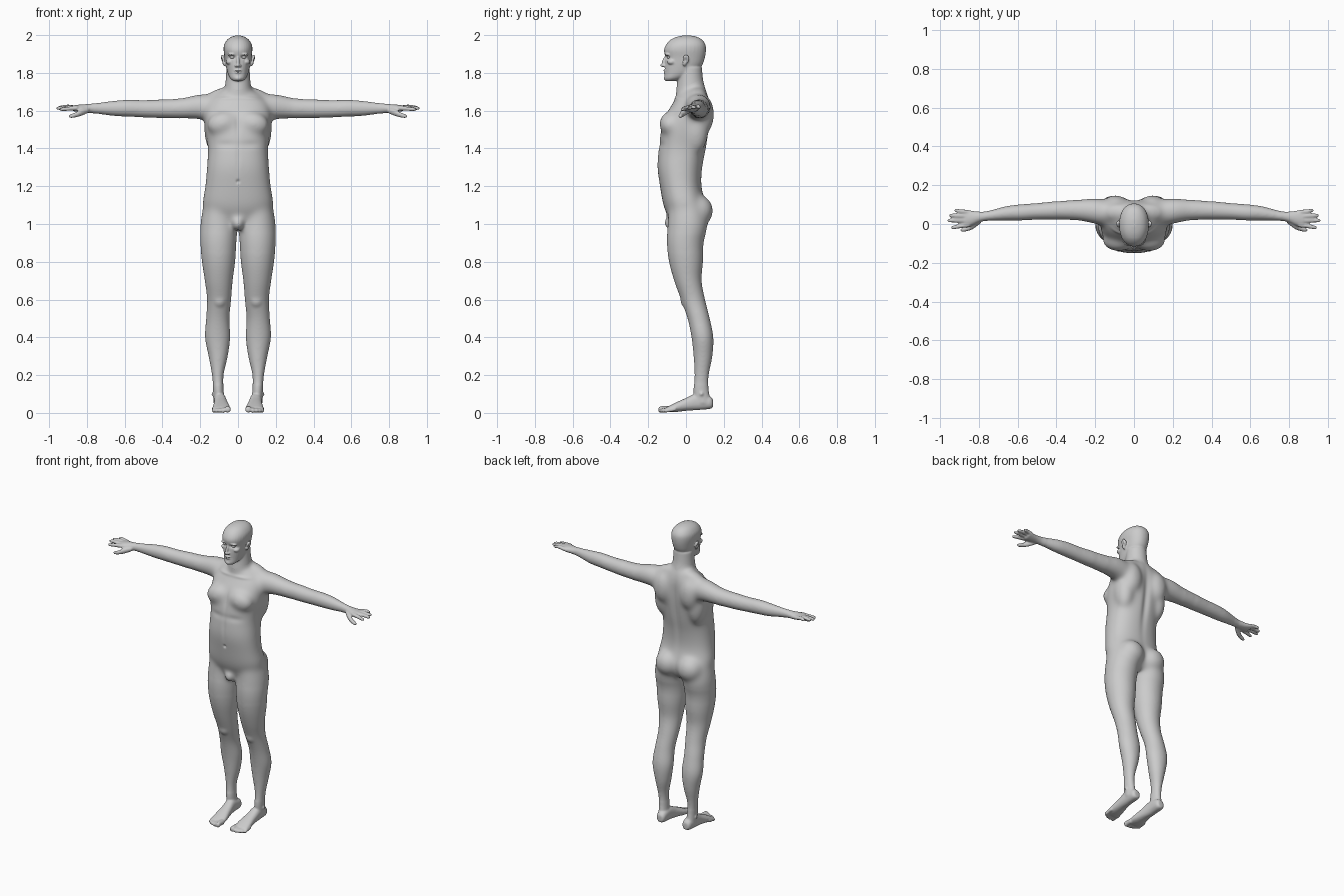
import bpy
import bmesh
from math import sin, cos, pi, exp, copysign
from mathutils import Vector, Matrix

old = bpy.data.objects.get("Cube")
if old:
    bpy.data.objects.remove(old)

skin = bpy.data.materials.new("grey_skin")
skin.use_nodes = True
tone = (0.6, 0.6, 0.6, 1)
skin.diffuse_color = tone
skin.node_tree.nodes["Principled BSDF"].inputs["Base Color"].default_value = tone

SIDES = (1, -1)


def blend(a, b, c, d, t):
    """Smooth curve through b and c."""
    return b + 0.5 * t * (c - a + t * (2*a - 5*b + 4*c - d + t * (3*(b - c) + d - a)))


def loft(bm, axis, stations, side=1, power=2.0, steps=5, count=32):
    """Closed tube; a station is (position, centre u, centre v, radius u, radius v)."""
    rows, last = [], len(stations) - 1
    for i in range(last):
        near = [stations[min(max(i + k, 0), last)] for k in (-1, 0, 1, 2)]
        rows += [[blend(*q, s / steps) for q in zip(*near)] for s in range(steps)]
    rows.append(stations[-1])
    rings = []
    for t, u, v, ru, rv in rows:
        ring = []
        for k in range(count):
            c, s = cos(2 * pi * k / count), sin(2 * pi * k / count)
            p = u + ru * copysign(abs(c) ** (2 / power), c)
            q = v + rv * copysign(abs(s) ** (2 / power), s)
            x, y, z = {"x": (t, p, q), "y": (p, t, q), "z": (p, q, t)}[axis]
            ring.append(bm.verts.new((x * side, y, z)))
        rings.append(ring)
    for a, b in zip(rings, rings[1:]):
        for k in range(count):
            n = (k + 1) % count
            bm.faces.new((a[k], a[n], b[n], b[k]))
    bm.faces.new(rings[0][::-1])
    bm.faces.new(rings[-1])


def deep(rows):
    """Turn (z, half width, front y, back y) into centred stations."""
    return [(z, 0, (f + b) / 2, w, (b - f) / 2) for z, w, f, b in rows]


def blob(bm, centre, radii, tilt=0, axis="Y", both=True):
    """Ellipsoid, mirrored to both sides when asked."""
    for side in SIDES if both else (1,):
        m = (Matrix.Translation((centre[0] * side, centre[1], centre[2]))
             @ Matrix.Rotation(tilt * (1 if axis == "X" else side), 4, axis)
             @ Matrix.Diagonal((*radii, 1)))
        bmesh.ops.create_uvsphere(bm, u_segments=24, v_segments=16, radius=1, matrix=m)


def push(bm, centre, radii, shift):
    """Soft sculpting stroke, mirrored to both sides."""
    shift = Vector(shift)
    for side in SIDES if centre[0] else (1,):
        for v in bm.verts:
            d = sum(((p - c) / r) ** 2 for p, c, r in
                    zip((v.co.x * side, v.co.y, v.co.z), centre, radii))
            if d < 6:
                s = shift * exp(-d)
                v.co += Vector((s.x * side, s.y, s.z))


def relax(bm, rule, times):
    verts = [v for v in bm.verts if rule(v.co)]
    for _ in range(times):
        bmesh.ops.smooth_vert(bm, verts=verts, factor=0.5,
                              use_axis_x=True, use_axis_y=True, use_axis_z=True)


def fuse(bm, name, voxel):
    """Merge overlapping volumes into one skin; return object and editable mesh."""
    bmesh.ops.recalc_face_normals(bm, faces=bm.faces)
    mesh = bpy.data.meshes.new(name)
    bm.to_mesh(mesh)
    bm.free()
    ob = bpy.data.objects.new(name, mesh)
    bpy.context.collection.objects.link(ob)
    mod = ob.modifiers.new("fuse", "REMESH")
    mod.mode, mod.voxel_size = "VOXEL", voxel
    graph = bpy.context.evaluated_depsgraph_get()
    ob.data = bpy.data.meshes.new_from_object(ob.evaluated_get(graph))
    ob.modifiers.clear()
    ob.data.name = name
    out = bmesh.new()
    out.from_mesh(ob.data)
    return ob, out


def finish(ob, bm):
    for f in bm.faces:
        f.smooth = True
    bm.to_mesh(ob.data)
    bm.free()
    ob.data.materials.clear()
    ob.data.materials.append(skin)


# Torso and neck
bm = bmesh.new()
loft(bm, "z", deep([
    (.99, .1, -.06, .08), (1.04, .16, -.095, .1), (1.1, .188, -.12, .105),
    (1.2, .174, -.138, .083), (1.3, .165, -.152, .088), (1.4, .16, -.145, .108),
    (1.5, .172, -.132, .122), (1.58, .175, -.105, .125), (1.64, .16, -.07, .125),
    (1.69, .11, -.04, .115), (1.72, .06, -.02, .1)]), power=2.3)
neck = deep([(1.62, .09, -.05, .12), (1.7, .074, -.054, .108),
             (1.76, .066, -.046, .092), (1.83, .062, -.04, .085)])
loft(bm, "z", neck)

# Torso muscles
blob(bm, (.08, -.085, 1.53), (.085, .057, .065), .2)
blob(bm, (.095, .1, 1.58), (.065, .05, .1))
blob(bm, (.12, .05, 1.5), (.06, .07, .13))
blob(bm, (.1, .06, 1.672), (.11, .05, .043), .38)
blob(bm, (.08, .065, 1.07), (.085, .08, .085))
blob(bm, (0, -.075, 1.005), (.036, .045, .042), both=False)

for side in SIDES:
    # Arm with palm
    loft(bm, "x", [
        (.08, .05, 1.61, .07, .06), (.16, .06, 1.617, .07, .07), (.22, .068, 1.62, .064, .065),
        (.3, .072, 1.612, .054, .055), (.4, .07, 1.61, .048, .05), (.5, .065, 1.61, .043, .046),
        (.58, .06, 1.613, .042, .045), (.66, .055, 1.612, .037, .04), (.76, .041, 1.612, .025, .027),
        (.8, .036, 1.612, .028, .023), (.84, .03, 1.612, .039, .02),
        (.875, .028, 1.613, .042, .015)], side)
    # Fingers and thumb
    for y0, y1, tip, z in ((-.005, -.018, .945, 1.607), (.018, .018, .962, 1.613),
                           (.04, .044, .955, 1.617), (.061, .07, .927, 1.619)):
        loft(bm, "x", [(.85, y0, 1.614, .012, .012), (.9, (y0 + y1) / 2, z + .003, .0115, .0115),
                       (tip - .012, y1, z, .01, .01), (tip, y1, z, .005, .005)], side, count=12)
    loft(bm, "x", [(.79, .018, 1.603, .014, .014), (.83, -.01, 1.59, .016, .018),
                   (.86, -.024, 1.578, .013, .014), (.885, -.03, 1.571, .011, .011),
                   (.895, -.031, 1.57, .005, .006)], side, count=12)
    # Leg
    loft(bm, "z", [
        (1.12, .1, .0, .08, .09), (1.0, .102, .008, .098, .106), (.9, .104, -.004, .096, .098),
        (.8, .103, 0, .088, .09), (.7, .102, .01, .074, .073), (.6, .1, .037, .064, .064),
        (.5, .107, .067, .062, .059), (.4, .108, .087, .067, .058), (.3, .105, .09, .051, .05),
        (.2, .107, .083, .031, .038), (.12, .104, .08, .028, .04), (.05, .1, .09, .03, .045)], side)
    # Foot
    loft(bm, "y", [
        (.143, .094, .05, .018, .02), (.125, .095, .055, .03, .034), (.06, .095, .06, .032, .045),
        (0, .091, .045, .037, .034), (-.06, .088, .028, .046, .024),
        (-.1, .088, .018, .047, .014)], side, 2.3)
    # Toes
    for x, tip, r in ((.054, -.146, .017), (.078, -.143, .012), (.097, -.137, .0115),
                      (.114, -.128, .011), (.129, -.115, .0105)):
        loft(bm, "y", [(tip + .06, x, .02, r, r), (tip + .02, x, r + .003, r * .9, r),
                       (tip + .006, x, r, r, r), (tip, x, r, r / 2, r / 2)], side, count=12)

# Kneecaps and ankle bones
blob(bm, (.098, .0, .6), (.036, .03, .045))
blob(bm, (.107, .082, .1), (.034, .016, .018))

body, bm = fuse(bm, "body", .0052)
relax(bm, lambda p: abs(p.x) < .4 and p.z > .85, 30)
relax(bm, lambda p: abs(p.x) < .3 and .95 < p.z < 1.7, 30)
relax(bm, lambda p: abs(p.x) < .75 and p.z > .15, 12)
relax(bm, lambda p: True, 3)
# Spine furrow, breastbone, navel, belly line, collarbones, rib edge
push(bm, (0, .13, 1.42), (.022, .06, .2), (0, -.012, 0))
push(bm, (0, -.14, 1.53), (.014, .04, .06), (0, .006, 0))
push(bm, (0, -.145, 1.225), (.008, .03, .009), (0, .009, 0))
push(bm, (0, -.15, 1.35), (.012, .04, .08), (0, .003, 0))
push(bm, (.08, -.06, 1.665), (.06, .04, .009), (0, -.005, .002))
push(bm, (.07, -.145, 1.42), (.06, .04, .02), (0, .005, 0))
finish(body, bm)

# Head shell
bm = bmesh.new()
loft(bm, "z", deep([
    (1.757, .024, -.108, -.05), (1.772, .042, -.114, -.01), (1.8, .055, -.112, .05),
    (1.84, .064, -.112, .085), (1.88, .07, -.11, .1), (1.92, .076, -.116, .106),
    (1.95, .073, -.105, .103), (1.975, .058, -.082, .086), (1.99, .037, -.052, .06),
    (1.998, .012, -.015, .025)]), power=2.2)
loft(bm, "z", [(z, u, v, ru * .99, rv * .99) for z, u, v, ru, rv in neck[1:]])
# Nose, lips, chin, brows, cheekbones
blob(bm, (0, -.115, 1.858), (.009, .012, .03), -.22, "X", False)
blob(bm, (0, -.122, 1.84), (.01, .014, .009), both=False)
blob(bm, (.01, -.114, 1.838), (.008, .011, .008))
blob(bm, (0, -.109, 1.812), (.021, .011, .0055), both=False)
blob(bm, (0, -.108, 1.802), (.018, .011, .0055), both=False)
blob(bm, (0, -.101, 1.772), (.022, .017, .014), both=False)
blob(bm, (.03, -.096, 1.898), (.025, .017, .009), .1)
blob(bm, (.043, -.075, 1.858), (.021, .025, .016))
# Ears
blob(bm, (.08, .0, 1.873), (.011, .018, .024), .3)
blob(bm, (.074, -.008, 1.852), (.009, .011, .017), .3)

head, bm = fuse(bm, "head", .0032)
relax(bm, lambda p: p.y > -.07 and abs(p.x) < .07, 12)
relax(bm, lambda p: True, 4)
# Eye sockets, ear hollows
push(bm, (.03, -.105, 1.883), (.015, .03, .009), (0, .014, 0))
push(bm, (.09, -.003, 1.868), (.01, .009, .014), (-.008, 0, 0))
# Mouth line
push(bm, (0, -.12, 1.807), (.02, .02, .0025), (0, .004, 0))
finish(head, bm)

# Eyeballs with lids
bm = bmesh.new()
blob(bm, (.03, -.088, 1.883), (.013, .013, .0095))
eyes = bpy.data.objects.new("eyes", bpy.data.meshes.new("eyes"))
bpy.context.collection.objects.link(eyes)
finish(eyes, bm)
